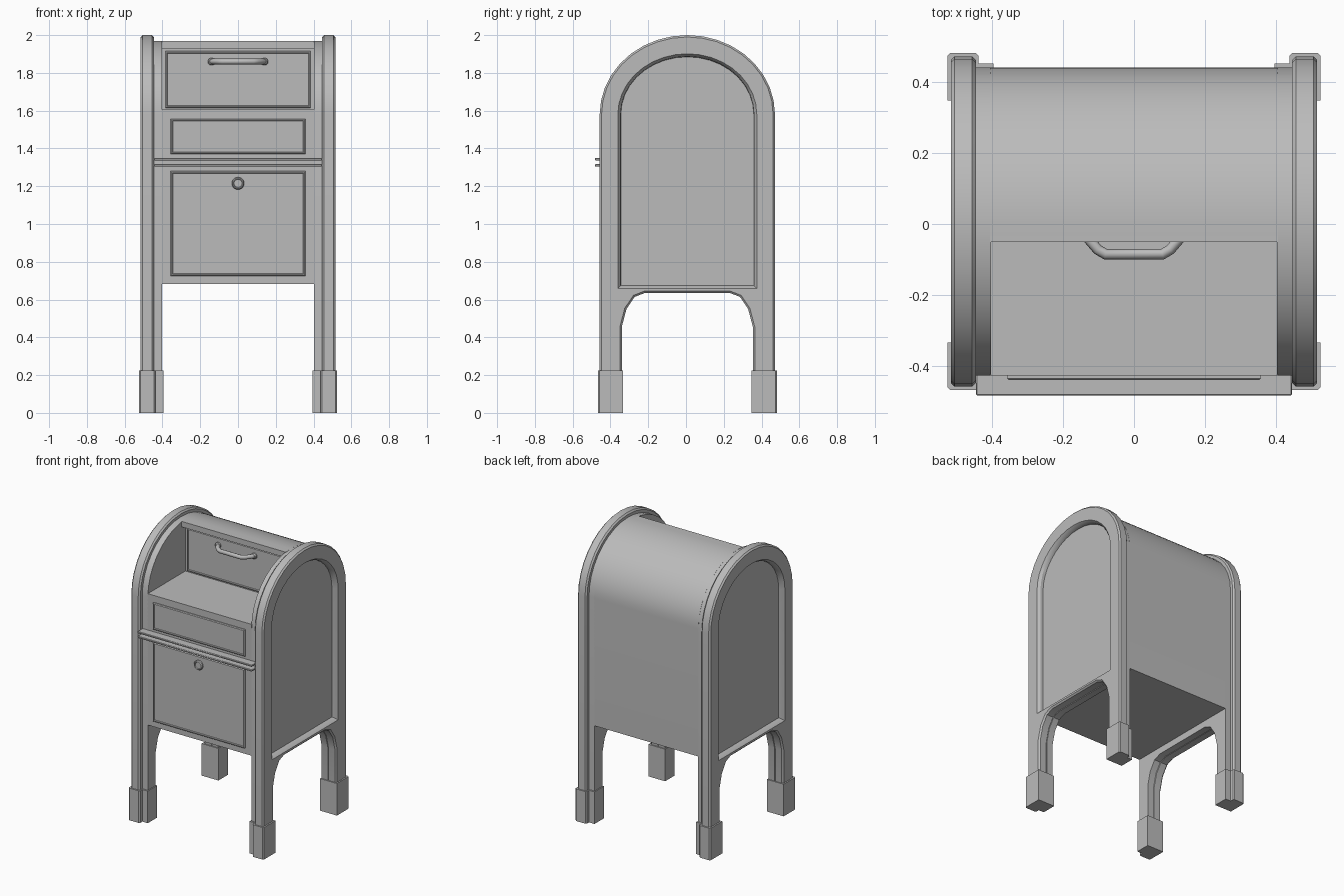
import bpy, bmesh, math
from mathutils import Vector

if "Cube" in bpy.data.objects:
    bpy.data.objects.remove(bpy.data.objects["Cube"])

MID = 0.007      # depth centre of the arches
SPRING = 1.58    # height where the arches start

grey = bpy.data.materials.new("plain grey")
grey.use_nodes = True
GREY = (0.5, 0.5, 0.5, 1)
grey.diffuse_color = GREY
grey.node_tree.nodes["Principled BSDF"].inputs["Base Color"].default_value = GREY


def select(ob):
    bpy.ops.object.select_all(action='DESELECT')
    ob.select_set(True)
    bpy.context.view_layer.objects.active = ob


def finish(name, bm):
    bmesh.ops.recalc_face_normals(bm, faces=bm.faces)
    me = bpy.data.meshes.new(name)
    bm.to_mesh(me)
    bm.free()
    me.materials.append(grey)
    ob = bpy.data.objects.new(name, me)
    bpy.context.collection.objects.link(ob)
    select(ob)
    bpy.ops.object.shade_smooth_by_angle(angle=math.radians(32))
    return ob


def loft(name, rings):
    """Join matching outlines in order and cap both ends."""
    bm = bmesh.new()
    loops = [[bm.verts.new(p) for p in ring] for ring in rings]
    n = len(loops[0])
    for a, b in zip(loops, loops[1:]):
        for i in range(n):
            j = (i + 1) % n
            bm.faces.new((a[i], a[j], b[j], b[i]))
    bm.faces.new(loops[0])
    bm.faces.new(loops[-1])
    return finish(name, bm)


def across(profile, x):
    return [(x, y, z) for y, z in profile]


def arch(half, top, n=18):
    """Arch points from front to back."""
    return [(MID - half * math.cos(math.pi * i / n),
             SPRING + (top - SPRING) * math.sin(math.pi * i / n)) for i in range(n + 1)]


def legged(half, top):
    """Arched outline on two legs with rounded brackets."""
    notch = [(0.347, 0), (0.347, 0.455), (0.322, 0.55), (0.279, 0.614), (0.225, 0.635)]
    pts = [(MID - half, 0)] + arch(half, top) + [(MID + half, 0)]
    pts += [(MID + y, z) for y, z in notch]
    pts += [(MID - y, z) for y, z in reversed(notch)]
    return pts


def recess(half, top, bottom):
    return [(MID - half, bottom)] + arch(half, top) + [(MID + half, bottom)]


def apply_bevel(ob, width):
    mod = ob.modifiers.new("bevel", 'BEVEL')
    mod.width = width
    mod.segments = 1
    mod.limit_method = 'ANGLE'
    mod.angle_limit = math.radians(40)
    select(ob)
    bpy.ops.object.modifier_apply(modifier=mod.name)


def box(name, lo, hi, bevel=0):
    corners = [(lo[0], lo[1]), (hi[0], lo[1]), (hi[0], hi[1]), (lo[0], hi[1])]
    ob = loft(name, [[(x, y, z) for x, y in corners] for z in (lo[2], hi[2])])
    if bevel:
        apply_bevel(ob, bevel)
    return ob


# Main body with the cut-away loading bay
roof = [(y, z) for y, z in arch(0.433, 1.97, 36) if y > -0.05]
lip_top = roof[0][1]
body = [(-0.426, 0.683), (-0.426, 1.605), (-0.01, 1.605), (-0.01, 1.93),
        (-0.05, 1.93), (-0.05, lip_top)] + roof + [(0.44, 0.683)]
loft("body", [across(body, -0.405), across(body, 0.405)])

# Side walls, rims and feet
for s, side in ((1, "left"), (-1, "right")):
    cheek = legged(0.433, 1.97)
    loft(side + "_cheek", [across(cheek, s * 0.402), across(cheek, s * 0.45)])

    outline = legged(0.464, 2.0)
    rim = loft(side + "_rim", [across(outline, s * 0.445), across(outline, s * 0.515)])
    apply_bevel(rim, 0.01)
    cutter = loft("recess_cutter", [across(recess(0.352, 1.885, 0.675), s * 0.478),
                                    across(recess(0.354, 1.888, 0.672), s * 0.498),
                                    across(recess(0.372, 1.905, 0.655), s * 0.52)])
    cutter.hide_render = True
    cut = rim.modifiers.new("recess", 'BOOLEAN')
    cut.operation = 'DIFFERENCE'
    cut.solver = 'EXACT'
    cut.object = cutter
    select(rim)
    bpy.ops.object.modifier_apply(modifier=cut.name)
    bpy.data.objects.remove(cutter)
    select(rim)
    bpy.ops.object.shade_smooth_by_angle(angle=math.radians(32))

    for d, end in ((-1, "front"), (1, "back")):
        # Stepped sock around each leg: (side distance, depth distance)
        sock = [(0.395, 0.34), (0.395, 0.444), (0.437, 0.444), (0.437, 0.466),
                (0.445, 0.474), (0.517, 0.474), (0.525, 0.466), (0.525, 0.34)]
        loft(f"{side}_{end}_foot",
             [[(s * x, MID + d * y, z) for x, y in sock] for z in (0, 0.225)])


def raised_panel(name, half, z0, z1, y):
    """Framed door: a raised border with a sunken middle."""
    def ring(inset, depth):
        a = half - inset
        return [(x, y - depth, z) for x, z in
                ((-a, z0 + inset), (a, z0 + inset), (a, z1 - inset), (-a, z1 - inset))]
    loft(name, [ring(0, -0.004), ring(0, 0.008), ring(0.005, 0.013),
                ring(0.009, 0.013), ring(0.012, 0.006)])


raised_panel("loading_door", 0.385, 1.615, 1.915, -0.01)
raised_panel("notice_plate", 0.357, 1.37, 1.557, -0.426)
raised_panel("collection_door", 0.357, 0.725, 1.28, -0.426)

# Pair of thin rails across the front
for name, z in (("upper_rail", 1.337), ("lower_rail", 1.304)):
    box(name, (-0.444, -0.482, z), (0.444, -0.42, z + 0.013), 0.003)


def disc(name, x, z, rings, n=20):
    """Round part facing the front, from (radius, depth) steps."""
    loft(name, [[(x + r * math.cos(math.tau * i / n), y, z + r * math.sin(math.tau * i / n))
                 for i in range(n)] for r, y in rings])


disc("lock", 0, 1.215, [(0.033, -0.425), (0.033, -0.442), (0.028, -0.448),
                        (0.024, -0.448), (0.021, -0.443)])

# Door handle with round mounts
for x, side in ((0.14, "left"), (-0.14, "right")):
    disc(side + "_handle_mount", x, 1.86, [(0.02, -0.01), (0.02, -0.026), (0.014, -0.032)], 14)

curve = bpy.data.curves.new("handle", 'CURVE')
curve.dimensions = '3D'
curve.bevel_depth = 0.015
curve.bevel_resolution = 2
path = [(0.14, -0.02), (0.125, -0.045), (0.102, -0.072), (0.08, -0.085)]
path += [(-x, y) for x, y in reversed(path)]
spline = curve.splines.new('POLY')
spline.points.add(len(path) - 1)
for point, (x, y) in zip(spline.points, path):
    point.co = (x, y, 1.86, 1)
curve.use_fill_caps = True
curve.materials.append(grey)
handle = bpy.data.objects.new("handle", curve)
bpy.context.collection.objects.link(handle)
select(handle)
bpy.ops.object.convert(target='MESH')
bpy.ops.object.shade_smooth_by_angle(angle=math.radians(50))
